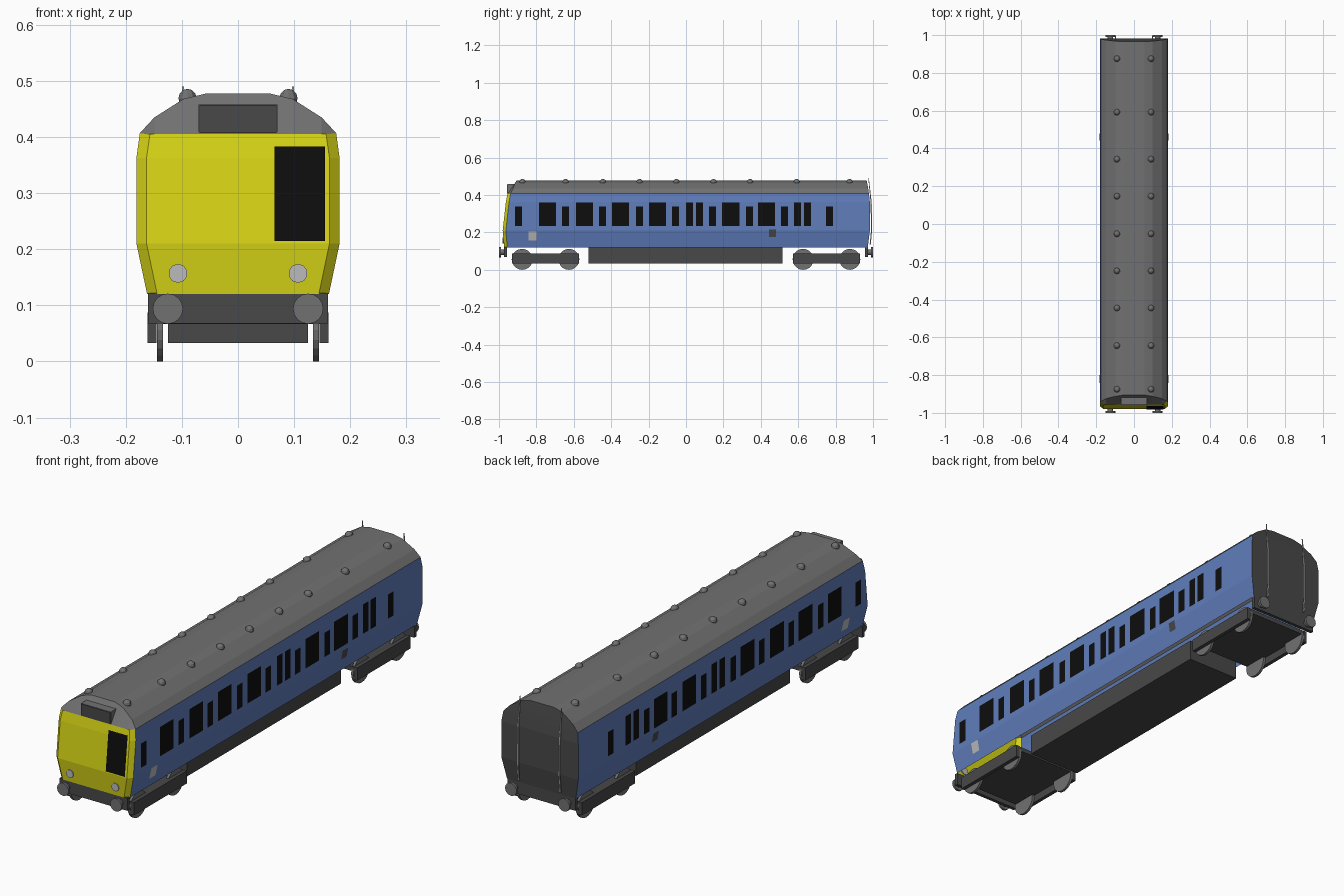
import bpy, bmesh, math
from mathutils import Matrix

if "Cube" in bpy.data.objects:
    bpy.data.objects.remove(bpy.data.objects["Cube"])


def mat(name, r, g, b):
    m = bpy.data.materials.new(name)
    m.diffuse_color = (r, g, b, 1)
    m.use_nodes = True
    m.node_tree.nodes["Principled BSDF"].inputs["Base Color"].default_value = m.diffuse_color
    return m


YELLOW = mat("yellow", .68, .66, .008)
BLUE = mat("blue", .115, .205, .5)
GREY = mat("roof_grey", .165, .165, .165)
DARK = mat("dark_grey", .065, .065, .065)
BLACK = mat("black", .004, .004, .004)
LIGHT = mat("light_grey", .5, .5, .5)


def finish(name, bm, *mats, recalc=True):
    if recalc:
        bmesh.ops.recalc_face_normals(bm, faces=bm.faces)
    me = bpy.data.meshes.new(name)
    bm.to_mesh(me)
    bm.free()
    for m in mats:
        me.materials.append(m)
    ob = bpy.data.objects.new(name, me)
    bpy.context.collection.objects.link(ob)
    return ob


def mirror(ob):
    ob.modifiers.new("mirror", 'MIRROR').use_mirror_merge = False
    return ob


def add_box(bm, x0, x1, y0, y1, z0, z1):
    m = Matrix.Translation(((x0 + x1) / 2, (y0 + y1) / 2, (z0 + z1) / 2)) \
        @ Matrix.Diagonal((x1 - x0, y1 - y0, z1 - z0, 1))
    bmesh.ops.create_cube(bm, size=1, matrix=m)


def box(name, m, *dims):
    bm = bmesh.new()
    add_box(bm, *dims)
    return finish(name, bm, m)


def add_cyl(bm, c, r, depth, axis, n):
    rot = Matrix.Rotation(math.pi / 2, 4, 'Y' if axis == 'x' else 'X')
    bmesh.ops.create_cone(bm, cap_ends=True, segments=n, radius1=r, radius2=r,
                          depth=depth, matrix=Matrix.Translation(c) @ rot)


# Body shell: half section with the y of the cab face, cab edge and rear end
# columns: x, z, inset front x, inset front z, front y, edge y, rear y
HALF = [(.162, .12, .144, .12, -.972, -.956, .972),
        (.181, .21, .163, .21, -.980, -.963, .983),
        (.181, .363, .163, .363, -.963, -.946, .983),
        (.175, .407, .157, .405, -.955, -.938, .978),
        (.149, .435, .149, .405, -.955, -.925, .974),
        (.097, .468, .097, .405, -.955, -.912, .968),
        (.055, .478, .055, .405, -.955, -.905, .966)]
section = [(1, p) for p in HALF] + [(-1, p) for p in reversed(HALF)]
bm = bmesh.new()
front = [bm.verts.new((s * p[2], p[4], p[3])) for s, p in section]
edge = [bm.verts.new((s * p[0], p[5], p[1])) for s, p in section]
rear = [bm.verts.new((s * p[0], p[6], p[1])) for s, p in section]


def face(i, *v):
    bm.faces.new(v).material_index = i


for j in range(13):
    wall = min(j, 12 - j) < 3
    face(0 if wall else 2, front[j], front[j + 1], edge[j + 1], edge[j])
    face(1 if wall else 2, edge[j], edge[j + 1], rear[j + 1], rear[j])
for i in range(6):
    if i < 3:
        face(0, front[i], front[i + 1], front[12 - i], front[13 - i])
    face(3, rear[i], rear[i + 1], rear[12 - i], rear[13 - i])
finish("body_shell", bm, YELLOW, BLUE, GREY, DARK)


def interp(z, col):
    for a, b in zip(HALF[:3], HALF[1:4]):
        if z <= b[1]:
            return a[col] + (b[col] - a[col]) * (z - a[1]) / (b[1] - a[1])
    return HALF[3][col]


def side_plates(name, m, rects):
    bm = bmesh.new()
    for y0, y1, z0, z1 in rects:
        x0, x1 = interp(z0, 0) + .002, interp(z1, 0) + .002
        bm.faces.new([bm.verts.new(v) for v in
                      ((x0, y0, z0), (x0, y1, z0), (x1, y1, z1), (x1, y0, z1))])
    return mirror(finish(name, bm, m, recalc=False))


# Side windows: wide, narrow paired, and lower narrow door windows
wide = [-.786, -.588, -.396, -.198, .193, .385]
paired = [0, .054, .578, .631]
doors = [-.914, -.663, -.465, -.267, -.075, .123, .321, .508, .749]
side_plates("side_windows", BLACK,
            [(y, y + .092, .235, .36) for y in wide]
            + [(y, y + .037, .235, .36) for y in paired]
            + [(y, y + .037, .235, .338) for y in doors])
side_plates("side_emblem_panel", LIGHT, [(-.842, -.8, .158, .205)])
side_plates("side_vent_panel", DARK, [(.443, .48, .175, .215)])

# Cab window follows the bend of the front
bm = bmesh.new()
zs = (.215, .363, .383)
cols = [[bm.verts.new((x, interp(z, 4) - .003, z)) for z in zs] for x in (.065, .155)]
for k in range(2):
    bm.faces.new((cols[0][k], cols[1][k], cols[1][k + 1], cols[0][k + 1]))
finish("cab_window", bm, BLACK, recalc=False)

# Destination box above the cab
box("destination_box", GREY, -.07, .07, -.955, -.91, .406, .458)
box("destination_screen", DARK, -.069, .069, -.958, -.954, .407, .457)

# Headlights
bm = bmesh.new()
add_cyl(bm, (.107, -.975, .157), .017, .01, 'y', 10)
mirror(finish("headlights", bm, LIGHT))

# Roof vents
bm = bmesh.new()
for y in (-.875, -.644, -.445, -.248, -.052, .147, .343, .592, .875):
    bmesh.ops.create_uvsphere(bm, u_segments=10, v_segments=6, radius=.017,
                              matrix=Matrix.Translation((.09, y, .469)))
mirror(finish("roof_vents", bm, GREY))

# Rear handrails: thin bent bars rising above the roof
bm = bmesh.new()
rings = []
for y, z, w in ((.985, .135, .003), (.992, .21, .003), (.99, .36, .003), (.976, .49, .0015)):
    rings.append([bm.verts.new((.098 + a * w, y + b * w, z))
                  for a, b in ((-1, -1), (1, -1), (1, 1), (-1, 1))])
for a, b in zip(rings, rings[1:]):
    for k in range(4):
        bm.faces.new((a[k], a[k - 1], b[k - 1], b[k]))
bm.faces.new(rings[0])
bm.faces.new(rings[-1])
mirror(finish("rear_handrails", bm, LIGHT))

# Underframe equipment, buffer beams and buffers
box("underframe_box", DARK, -.125, .125, -.52, .515, .033, .122)
for s, end in ((-1, "front"), (1, "rear")):
    y0, y1 = sorted((s * .957, s * .972))
    box(end + "_buffer_beam", DARK, -.16, .16, y0, y1, .068, .122)
    bm = bmesh.new()
    add_cyl(bm, (.125, s * .995, .094), .027, .01, 'y', 16)
    add_cyl(bm, (.125, s * .978, .094), .015, .034, 'y', 12)
    mirror(finish(end + "_buffers", bm, GREY))

    # Bogie: side frames, floor plate and wheels
    c = s * .751
    bm = bmesh.new()
    add_box(bm, .145, .161, c - .179, c + .179, .033, .087)
    mirror(finish(end + "_bogie_frames", bm, DARK))
    box(end + "_bogie_plate", DARK, -.146, .146, c - .178, c + .178, .067, .086)
    bm = bmesh.new()
    for d in (-.125, .125):
        add_cyl(bm, (.139, c + d, .056), .056, .011, 'x', 20)
    mirror(finish(end + "_wheels", bm, GREY))
